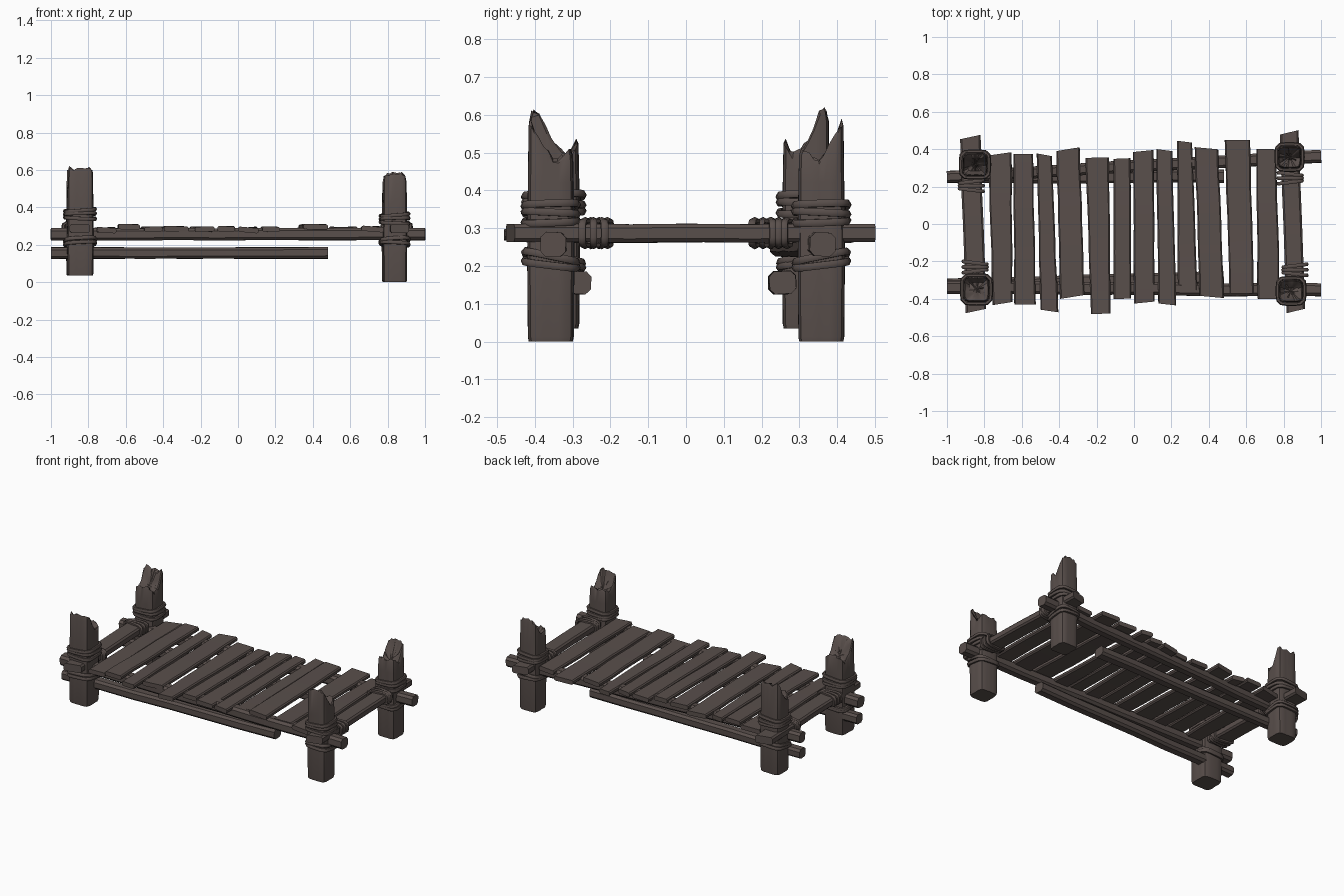
import bpy, bmesh, math, random
from mathutils import Vector, Matrix

if "Cube" in bpy.data.objects:
    bpy.data.objects.remove(bpy.data.objects["Cube"])

random.seed(4)
wood = bpy.data.materials.new("dark_brown_wood")
wood.diffuse_color = (0.10, 0.078, 0.071, 1)
wood.use_nodes = True
wood.node_tree.nodes["Principled BSDF"].inputs["Base Color"].default_value = wood.diffuse_color


def finish(name, bm, angle=30):
    bmesh.ops.recalc_face_normals(bm, faces=bm.faces)
    me = bpy.data.meshes.new(name)
    bm.to_mesh(me)
    bm.free()
    ob = bpy.data.objects.new(name, me)
    bpy.context.collection.objects.link(ob)
    me.materials.append(wood)
    bpy.ops.object.select_all(action='DESELECT')
    ob.select_set(True)
    bpy.context.view_layer.objects.active = ob
    bpy.ops.object.shade_smooth_by_angle(angle=math.radians(angle))
    return ob


def bridge(bm, a, b):
    n = len(a)
    for i in range(n):
        bm.faces.new((a[i], a[(i + 1) % n], b[(i + 1) % n], b[i]))


def beam(name, p0, p1, w0, w1, h, cham=0.25, twist=0.0, jit=0.0, segs=6, slant=0.0):
    """Chamfered rough-cut timber from p0 to p1, slightly wavy and twisted."""
    p0, p1 = Vector(p0), Vector(p1)
    d = (p1 - p0).normalized()
    side = d.cross(Vector((0, 0, 1))).normalized()
    up = side.cross(d)
    bm = bmesh.new()
    prev = None
    for k in range(segs + 1):
        t = k / segs
        end = k in (0, segs)
        w = w0 + (w1 - w0) * t
        c = min(w, h) * cham
        a, b = w / 2, h / 2
        prof = [(-a + c, -b), (a - c, -b), (a, -b + c), (a, b - c),
                (a - c, b), (-a + c, b), (-a, b - c), (-a, -b + c)]
        ang = twist * (t - 0.5) * 2
        ctr = p0.lerp(p1, t)
        if not end:
            ctr = ctr + side * random.uniform(-jit, jit) + up * random.uniform(-jit, jit) * 0.5
        ring = []
        for u, v in prof:
            uu, vv = u * math.cos(ang) - v * math.sin(ang), u * math.sin(ang) + v * math.cos(ang)
            s = slant * u / w if end else 0
            ring.append(bm.verts.new(ctr + side * uu + up * vv + d * s))
        if prev:
            bridge(bm, prev, ring)
        else:
            bm.faces.new(ring[::-1])
        prev = ring
    bm.faces.new(prev)
    return finish(name, bm)


def rope(name, center, a, b, r, rot):
    """Rope loop around a rectangular timber, half sizes a and b."""
    n, m = 20, 6
    bm = bmesh.new()
    rings = []
    for i in range(n):
        th = 2 * math.pi * i / n
        cs, sn = math.cos(th), math.sin(th)
        f = (abs(cs) ** 5 + abs(sn) ** 5) ** (-1 / 5)
        p = Vector((a * cs * f, b * sn * f, 0))
        o = p.normalized()
        ring = []
        for j in range(m):
            q = 2 * math.pi * j / m
            v = p + o * r * math.cos(q) + Vector((0, 0, r * math.sin(q)))
            ring.append(bm.verts.new(Vector(center) + rot @ v))
        rings.append(ring)
    for i in range(n):
        bridge(bm, rings[i], rings[(i + 1) % n])
    return finish(name, bm, 60)


# Snapped post tops: height against position from the inner to the outer side
LEFT_TOP = [(0, .535), (.08, .53), (.15, .49), (.35, .505), (.55, .535), (.72, .585), (.8, .62), (.88, .615), (1, .585)]
RIGHT_TOP = [(0, .505), (.2, .50), (.4, .475), (.55, .50), (.7, .52), (.85, .56), (.93, .585), (1, .575)]


def height(prof, t):
    for (t0, z0), (t1, z1) in zip(prof, prof[1:]):
        if t <= t1:
            return z0 + (z1 - z0) * (t - t0) / (t1 - t0)
    return prof[-1][1]


def post(name, x, y, hx, hy, z0, prof):
    sy = 1 if y > 0 else -1
    n = 28
    outline = []
    for i in range(n):
        th = 2 * math.pi * (i + .5) / n
        c, s = math.cos(th), math.sin(th)
        f = (abs(c) ** 6 + abs(s) ** 6) ** (-1 / 6)
        j = random.uniform(.965, 1.0)
        outline.append((c * f * j, s * f * j))
    bm = bmesh.new()

    def ring(scale, zf):
        return [bm.verts.new((x + u * hx * scale, y + v * hy * scale, zf(u * scale, v * scale))) for u, v in outline]

    def top(drop, rough):
        return lambda u, v: height(prof, min(1, max(0, (v * sy + 1) / 2))) - drop + random.uniform(-rough, rough)
    rings = [ring(.93, lambda u, v: z0), ring(.97, lambda u, v: z0 + .012), ring(1, lambda u, v: .22),
             ring(.97, lambda u, v: .42), ring(.94, top(.012, .004)), ring(.86, top(0, .008)),
             ring(.55, top(.015, .012)), ring(.25, top(.02, .008))]
    bm.faces.new(rings[0][::-1])
    for a, b in zip(rings, rings[1:]):
        bridge(bm, a, b)
    mid = bm.verts.new((x, y, height(prof, .5) - .02))
    last = rings[-1]
    for i in range(n):
        bm.faces.new((last[i], last[(i + 1) % n], mid))
    finish(name, bm, 35)


# name, x, y, half widths, bottom, broken top
POSTS = [("front_left_post", -.842, -.35, .072, .07, .035, LEFT_TOP),
         ("back_left_post", -.850, .318, .070, .064, .035, LEFT_TOP),
         ("front_right_post", .840, -.358, .066, .063, 0, RIGHT_TOP),
         ("back_right_post", .832, .358, .064, .063, 0, RIGHT_TOP)]
for p in POSTS:
    post(*p)

# End beams across the short sides
beam("left_end_beam", (-.875, .465, .287), (-.845, -.465, .287), .11, .11, .048, .2, 0, .002, 6, .02)
beam("right_end_beam", (.83, .49, .287), (.865, -.465, .287), .10, .10, .048, .2, 0, .002, 6, .02)

# Long rails under the deck, then the shorter lower rails
beam("front_rail", (-1, -.338, .257), (1, -.352, .257), .07, .068, .065, .22, .05, .004, 9)
beam("back_rail", (-1, .252, .257), (1, .362, .257), .062, .068, .063, .22, .05, .004, 9)
beam("front_lower_rail", (-1, -.325, .156), (.48, -.286, .156), .065, .07, .06, .22, .06, .003, 6)
beam("back_lower_rail", (-1, .25, .156), (.48, .256, .156), .062, .07, .06, .22, -.06, .003, 6)

# Deck planks: back x range, back y, front x range, front y, height, twist
PLANKS = [(-.78, -.655, .375, -.755, -.65, -.425, .278, .07),
          (-.645, -.54, .375, -.64, -.525, -.43, .296, .02),
          (-.52, -.44, .37, -.50, -.405, -.465, .283, -.04),
          (-.415, -.29, .40, -.395, -.265, -.39, .285, .02),
          (-.26, -.135, .355, -.23, -.125, -.48, .283, -.03),
          (-.11, -.02, .35, -.11, -.015, -.40, .285, .03),
          (-.005, .105, .39, 0, .11, -.42, .279, .09),
          (.12, .205, .395, .13, .225, -.43, .283, .03),
          (.23, .31, .44, .235, .34, -.35, .276, -.03),
          (.325, .45, .405, .35, .48, -.39, .296, .02),
          (.485, .62, .45, .51, .64, -.37, .281, -.03),
          (.655, .76, .40, .66, .78, -.40, .284, .08)]
for i, (a, b, yb, c, d, yf, z, tw) in enumerate(PLANKS):
    beam(f"deck_plank_{i + 1}", ((a + b) / 2, yb, z), ((c + d) / 2, yf, z), b - a, d - c, .028,
         .25, tw, .002, 6, random.uniform(-.02, .02))

# Rope lashings around each post and around the end beam beside it
for name, x, y, hx, hy, z0, prof in POSTS:
    label = name.replace("post", "")
    sx, sy = (1 if x > 0 else -1), (1 if y > 0 else -1)
    hi = .365 if x < 0 else .34
    for k, (z, tx, ty) in enumerate([(hi - .022, .04, .05), (hi, -.05, -.03), (hi + .02, .03, -.08),
                                     (.205, .12 * sy, .05 * sx), (.222, .2 * sy, -.06)]):
        rot = Matrix.Rotation(tx, 3, 'X') @ Matrix.Rotation(ty, 3, 'Y')
        rope(f"{label}post_rope_{k + 1}", (x, y, z), hx + .006, hy + .006, .011, rot)
    bx = (-.86 - .03 * y) if x < 0 else (.848 - .036 * y)
    inner = abs(y) - hy - .028
    for k in range(3):
        rot = Matrix.Rotation(math.pi / 2, 3, 'X') @ Matrix.Rotation(.12 * (k - 1) * sx, 3, 'Y')
        rope(f"{label}beam_rope_{k + 1}", (bx, sy * (inner - .022 * k), .287), .063, .032, .011, rot)
